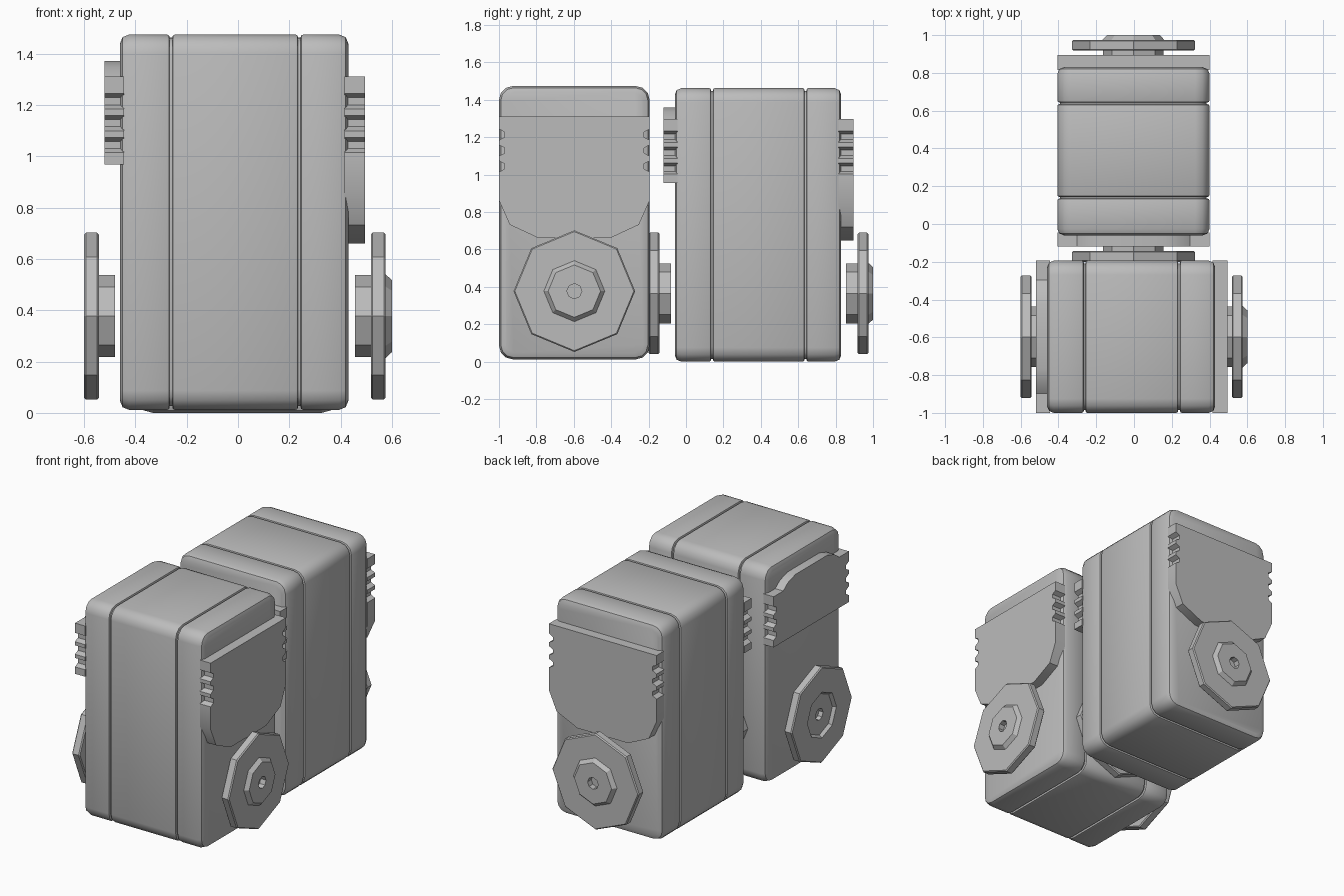
import bpy, bmesh, math

if "Cube" in bpy.data.objects:
    bpy.data.objects.remove(bpy.data.objects["Cube"])

grey = bpy.data.materials.new("plain grey")
grey.diffuse_color = (0.5, 0.5, 0.5, 1)
grey.use_nodes = True
grey.node_tree.nodes["Principled BSDF"].inputs["Base Color"].default_value = grey.diffuse_color

HALF = 0.403      # half width of a motor
TOP = 1.462       # height of a motor
AXLE = 0.365      # height of the output shaft


def finish(bm, name, place):
    loc, turn = place
    bmesh.ops.recalc_face_normals(bm, faces=bm.faces)
    me = bpy.data.meshes.new(name)
    bm.to_mesh(me)
    bm.free()
    ob = bpy.data.objects.new(name, me)
    bpy.context.collection.objects.link(ob)
    me.materials.append(grey)
    ob.location = loc
    ob.rotation_euler = (0, 0, turn)
    bpy.ops.object.select_all(action='DESELECT')
    ob.select_set(True)
    bpy.context.view_layer.objects.active = ob
    bpy.ops.object.shade_smooth_by_angle(angle=math.radians(32))
    return ob


def prism(name, pts, x0, x1, place, rim0=0.0, rim1=0.0):
    """Extrude a (y, z) outline along x and bevel the rim at each end."""
    bm = bmesh.new()
    a = [bm.verts.new((x0, y, z)) for y, z in pts]
    b = [bm.verts.new((x1, y, z)) for y, z in pts]
    n = len(pts)
    for i in range(n):
        j = (i + 1) % n
        bm.faces.new((a[i], a[j], b[j], b[i]))
    bm.faces.new(a[::-1])
    bm.faces.new(b)
    for x, w in ((x0, rim0), (x1, rim1)):
        if w:
            edges = [e for e in bm.edges
                     if all(abs(v.co.x - x) < 1e-5 for v in e.verts)]
            bmesh.ops.bevel(bm, geom=edges, offset=w, segments=2,
                            profile=0.5, affect='EDGES')
    return finish(bm, name, place)


def turned(name, rings, place, sides=8):
    """Octagonal part around the shaft from (x, radius) rings."""
    bm = bmesh.new()
    loops = []
    for x, r in rings:
        loops.append([bm.verts.new((x, r * math.sin(2 * math.pi * i / sides),
                                    AXLE + r * math.cos(2 * math.pi * i / sides)))
                      for i in range(sides)])
    for p, q in zip(loops, loops[1:]):
        for i in range(sides):
            j = (i + 1) % sides
            bm.faces.new((p[i], p[j], q[j], q[i]))
    bm.faces.new(loops[0][::-1])
    bm.faces.new(loops[-1])
    return finish(bm, name, place)


def rounded(half, z0, z1, r, seg=3):
    """Rounded rectangle outline."""
    pts = []
    for k, (sy, cz) in enumerate(((1, z1 - r), (-1, z1 - r), (-1, z0 + r), (1, z0 + r))):
        for i in range(seg + 1):
            a = math.pi / 2 * (k + i / seg)
            pts.append((sy * (half - r) + r * math.cos(a), cz + r * math.sin(a)))
    return pts


def mirrored(side):
    """Close a right-hand outline by mirroring it."""
    return side + [(-y, z) for y, z in reversed(side)]


# grip notches cut in the sides of both cover plates, from top to bottom
notches = []
for z in (1.202, 1.117, 1.032):
    notches += [(HALF, z + 0.03), (HALF - 0.03, z + 0.014),
                (HALF - 0.03, z - 0.014), (HALF, z - 0.03)]

long_cover = mirrored([(HALF, 1.298)] + notches +
                      [(HALF, 0.85), (0.345, 0.72), (0.19, 0.648)])
short_cover = mirrored([(0.17, 1.36), (0.25, 1.335), (0.30, 1.298), (HALF, 1.298)]
                       + notches + [(HALF, 0.955)])


def motor(label, place):
    shell = rounded(HALF, 0, TOP, 0.075)
    # three-part housing with seams
    prism(label + "_left_housing", shell, -0.46, -0.266, place, 0.035, 0.01)
    prism(label + "_middle_housing", shell, -0.256, 0.234, place, 0.01, 0.01)
    prism(label + "_right_housing", shell, 0.244, 0.43, place, 0.01, 0.035)
    prism(label + "_core", rounded(HALF - 0.015, 0.015, TOP - 0.015, 0.065),
          -0.3, 0.28, place)
    # cover plates
    prism(label + "_long_cover", long_cover, 0.415, 0.495, place)
    prism(label + "_short_cover", short_cover, -0.52, -0.445, place)
    # output disc with raised cap, and idler disc with recess
    turned(label + "_output_disc",
           [(0.455, 0.16), (0.518, 0.16), (0.518, 0.318), (0.525, 0.325),
            (0.568, 0.325), (0.575, 0.318), (0.575, 0.163), (0.6, 0.14),
            (0.6, 0.04), (0.56, 0.04)], place)
    turned(label + "_idler_disc",
           [(-0.48, 0.16), (-0.542, 0.16), (-0.542, 0.318), (-0.549, 0.325),
            (-0.593, 0.325), (-0.6, 0.318), (-0.6, 0.155), (-0.58, 0.14),
            (-0.58, 0.04), (-0.55, 0.04)], place)


motor("front_motor", ((0, -0.597, 0.012), 0))
motor("rear_motor", ((-0.003, 0.4, 0), math.pi / 2))
